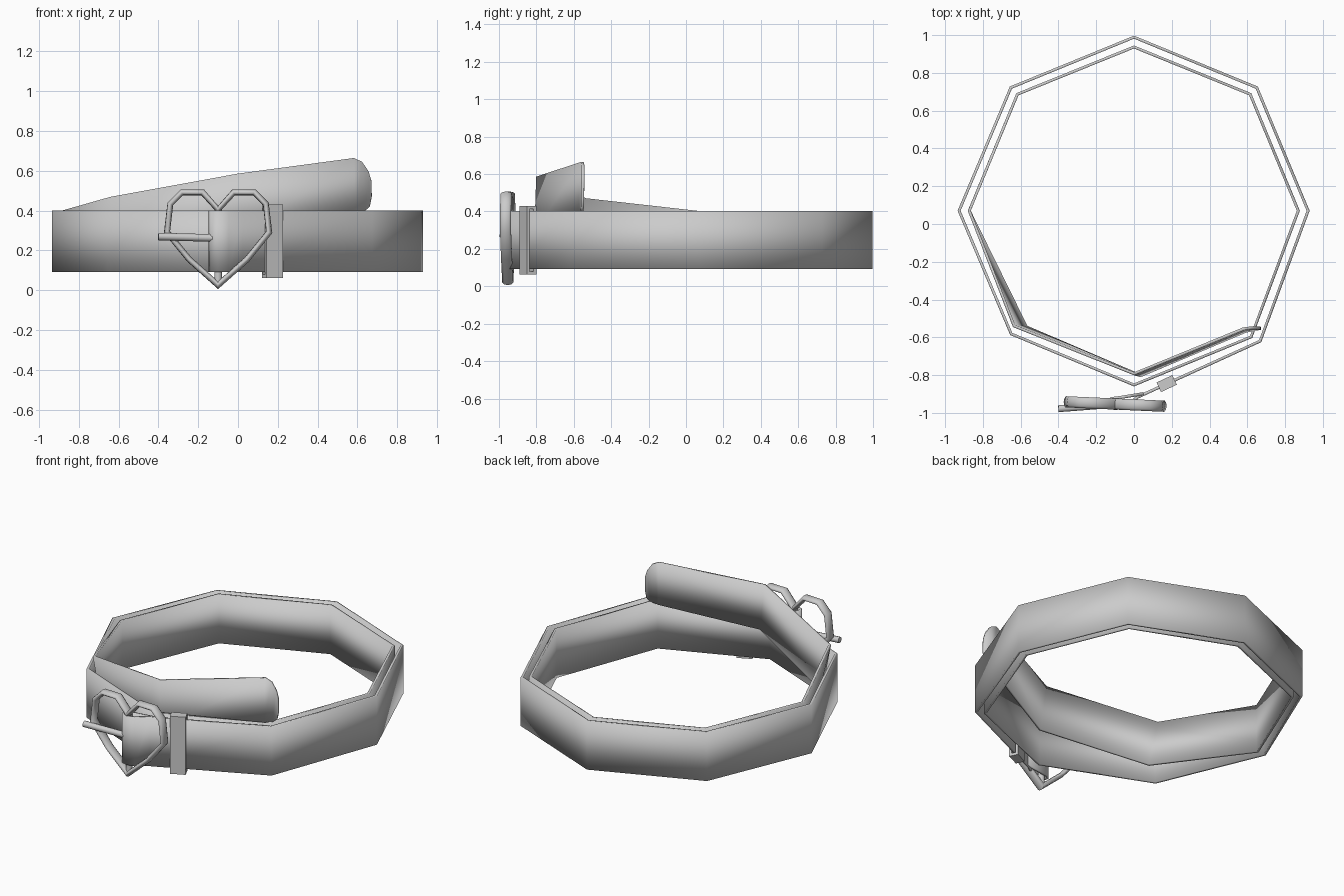
import bpy, bmesh, math
from mathutils import Vector

if "Cube" in bpy.data.objects:
    bpy.data.objects.remove(bpy.data.objects["Cube"])


def make_object(name, bm, angle=60):
    bmesh.ops.recalc_face_normals(bm, faces=bm.faces)
    mesh = bpy.data.meshes.new(name)
    bm.to_mesh(mesh)
    bm.free()
    ob = bpy.data.objects.new(name, mesh)
    bpy.context.collection.objects.link(ob)
    bpy.ops.object.select_all(action='DESELECT')
    bpy.context.view_layer.objects.active = ob
    ob.select_set(True)
    bpy.ops.object.shade_smooth_by_angle(angle=math.radians(angle))
    return ob


def rod(name, a, b, radius, sides=10):
    a, b = Vector(a), Vector(b)
    bm = bmesh.new()
    bmesh.ops.create_cone(bm, cap_ends=True, segments=sides, radius1=radius,
                          radius2=radius, depth=(b - a).length)
    ob = make_object(name, bm)
    ob.location = (a + b) / 2
    ob.rotation_mode = 'QUATERNION'
    ob.rotation_quaternion = (b - a).to_track_quat('Z', 'Y')
    return ob


def ring_loft(rings, closed):
    """Join equal vertex rings into a shell; closed joins the last to the first."""
    bm = bmesh.new()
    vs = [[bm.verts.new(p) for p in r] for r in rings]
    n = len(vs[0])
    for i in range(len(vs) if closed else len(vs) - 1):
        p, q = vs[i], vs[(i + 1) % len(vs)]
        for k in range(n):
            bm.faces.new((p[k], p[(k + 1) % n], q[(k + 1) % n], q[k]))
    return bm


# Strap: buckle fold, then a spiral of two octagonal laps
LOW, HIGH = 0.092, 0.402
fold = [(0.05, -0.898), (-0.07, -0.918), (-0.12, -0.924), (-0.14, -0.945),
        (-0.132, -0.966), (-0.10, -0.978), (-0.05, -0.968), (0.02, -0.916)]
laps = [(0.668, -0.62), (0.922, 0.07), (0.65, 0.722), (0, 0.989), (-0.652, 0.722),
        (-0.926, 0.07), (-0.65, -0.582), (0, -0.852), (0.62, -0.598), (0.87, 0.07),
        (0.615, 0.687), (0, 0.937), (-0.617, 0.687), (-0.872, 0.07)]
stations = [((x, y, LOW), (x, y, HIGH)) for x, y in fold + laps]

# Free tail climbing out of the coil, with a rounded tip
stations += [
    ((-0.57, -0.545, 0.165), (-0.635, -0.54, 0.47)),
    ((0.035, -0.803, 0.29), (0.0, -0.793, 0.586)),
    ((0.59, -0.568, 0.39), (0.58, -0.555, 0.664)),
    ((0.64, -0.557, 0.402), (0.622, -0.55, 0.645)),
    ((0.662, -0.554, 0.42), (0.655, -0.55, 0.598)),
    ((0.672, -0.553, 0.47), (0.67, -0.552, 0.55)),
]
bm = bmesh.new()
pairs = [(bm.verts.new(b), bm.verts.new(t)) for b, t in stations]
for (b0, t0), (b1, t1) in zip(pairs, pairs[1:]):
    bm.faces.new((b0, b1, t1, t0))
strap = make_object("belt_strap", bm)
solid = strap.modifiers.new("thickness", 'SOLIDIFY')
solid.thickness = 0.016
solid.offset = 0

# Heart-shaped buckle frame, half outline mirrored about its centre line
half = [(0.078, 0.492), (0.182, 0.492), (0.24, 0.434), (0.257, 0.292), (0.145, 0.155)]
outline = ([(0, 0.405)] + half + [(0, 0.026)] + [(-x, z) for x, z in reversed(half)])
rings = []
for i, p in enumerate(outline):
    p = Vector(p)
    d0 = (p - Vector(outline[i - 1])).normalized()
    d1 = (Vector(outline[(i + 1) % len(outline)]) - p).normalized()
    t = (d0 + d1).normalized()
    nrm = Vector((t.y, -t.x))
    w = 0.015 / max(0.75, t.dot(d0))
    ring = []
    for k in range(10):
        a = math.tau * k / 10
        q = p + nrm * w * math.cos(a)
        ring.append((q.x, 0.031 * math.sin(a), q.y))
    rings.append(ring)
heart = make_object("heart_buckle_frame", ring_loft(rings, True))
heart.location = (-0.1, -0.953, 0)
heart.rotation_euler.z = -0.045

# Buckle centre bar and prong
rod("buckle_bar", (-0.1, -0.952, 0.03), (-0.1, -0.952, 0.41), 0.02)
rod("buckle_prong", (-0.1, -0.955, 0.262), (-0.4, -0.978, 0.27), 0.019)

# Keeper loop around the strap: rectangular tube section swept along the strap
rings = []
for w in (-0.046, 0.046):
    rings.append([(w, y, z) for y, z in
                  ((-0.028, 0.063), (0.028, 0.063), (0.028, 0.43), (-0.028, 0.43))])
for w in (0.046, -0.046):
    rings.append([(w, y, z) for y, z in
                  ((-0.012, 0.08), (0.012, 0.08), (0.012, 0.413), (-0.012, 0.413))])
keeper = make_object("strap_keeper", ring_loft(rings, True), 30)
keeper.location = (0.173, -0.845, 0)
keeper.rotation_euler.z = math.radians(25)
